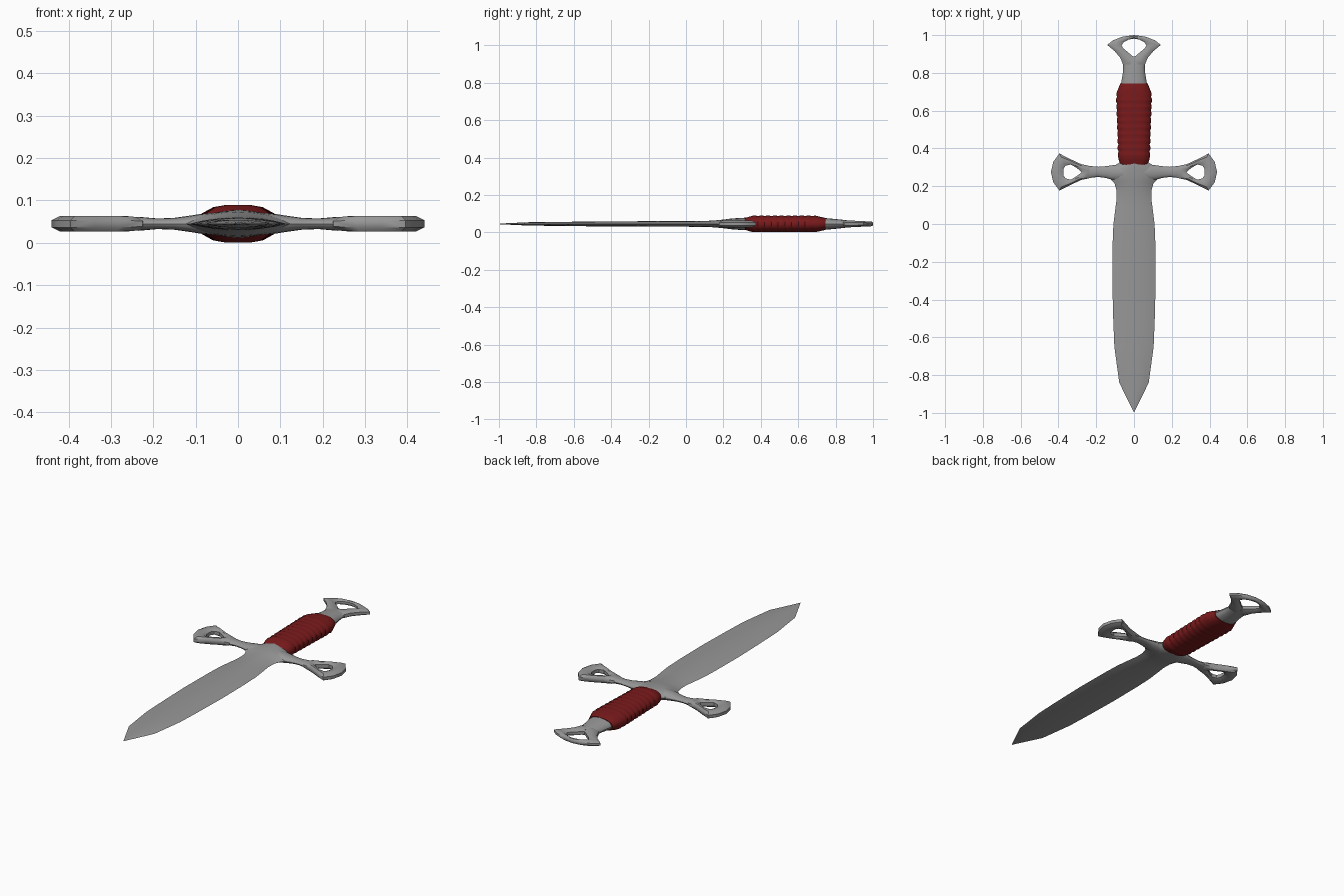
import bpy, bmesh, math

if "Cube" in bpy.data.objects:
    bpy.data.objects.remove(bpy.data.objects["Cube"])

ZC = 0.045  # mid plane of the dagger
STEEL = (.31, .31, .31, 1)
RED = (.19, .010, .011, 1)
COS = [(math.cos(a * math.tau / 16), math.sin(a * math.tau / 16)) for a in range(16)]
LENS = [(1, 0), (.78, .45), (.5, .78), (.25, .94), (0, 1), (-.25, .94), (-.5, .78), (-.78, .45),
        (-1, 0), (-.78, -.45), (-.5, -.78), (-.25, -.94), (0, -1), (.25, -.94), (.5, -.78), (.78, -.45)]
GRIP = [(1, .2), (.9, .55), (.62, .88), (.3, 1)]
GRIP += [(-c, s) for c, s in GRIP[::-1]]
GRIP += [(c, -s) for c, s in GRIP[::-1]]


def material(name, color):
    mat = bpy.data.materials.get(name) or bpy.data.materials.new(name)
    mat.diffuse_color = color
    mat.use_nodes = True
    mat.node_tree.nodes["Principled BSDF"].inputs["Base Color"].default_value = mat.diffuse_color
    return mat


def finish(name, bm, mat=("steel", STEEL), angle=40):
    bmesh.ops.remove_doubles(bm, verts=bm.verts, dist=1e-5)
    bmesh.ops.recalc_face_normals(bm, faces=bm.faces)
    me = bpy.data.meshes.new(name)
    bm.to_mesh(me)
    bm.free()
    me.materials.append(material(*mat))
    ob = bpy.data.objects.new(name, me)
    bpy.context.collection.objects.link(ob)
    bpy.context.view_layer.objects.active = ob
    ob.select_set(True)
    bpy.ops.object.shade_smooth_by_angle(angle=math.radians(angle))
    ob.select_set(False)
    return ob


def skin(bm, rings, closed=False):
    """Join equal-length rings of points with quads."""
    vs = [[bm.verts.new(p) for p in r] for r in rings]
    n = len(vs[0])
    pairs = list(zip(vs, vs[1:])) + ([(vs[-1], vs[0])] if closed else [])
    for a, b in pairs:
        for i in range(n):
            bm.faces.new((a[i], a[(i + 1) % n], b[(i + 1) % n], b[i]))
    if not closed:
        bm.faces.new(vs[0])
        bm.faces.new(vs[-1])


def loft_y(name, stations, profile, **kw):
    """stations: (y, half width, half thickness)"""
    bm = bmesh.new()
    skin(bm, [[(w * c, y, ZC + t * s) for c, s in profile] for y, w, t in stations])
    return finish(name, bm, **kw)


def eyelet(name, outer, inner, place, thick):
    """Bevelled open loop from half outlines (u along, v across)."""
    full = lambda h: h + [(u, -v) for u, v in h[-2:0:-1]]
    o, i = full(outer), full(inner)
    mix = lambda k: [(a[0] + (b[0] - a[0]) * k, a[1] + (b[1] - a[1]) * k) for a, b in zip(o, i)]
    bm = bmesh.new()
    steps = [(0, .45), (.3, 1), (.7, 1), (1, .5), (1, -.5), (.7, -1), (.3, -1), (0, -.45)]
    skin(bm, [[place(u, v, ZC + f * thick(u)) for u, v in mix(k)] for k, f in steps], True)
    return finish(name, bm)


# Blade, flaring into the guard
loft_y("blade", [(-.995, .002, .002), (-.84, .078, .009), (-.65, .104, .011), (-.5, .110, .013),
                 (-.3, .115, .014), (-.1, .113, .015), (0, .109, .015), (.08, .099, .016),
                 (.13, .092, .017), (.18, .093, .021), (.215, .103, .025), (.235, .122, .028),
                 (.26, .135, .030), (.29, .125, .032), (.312, .098, .033), (.325, .078, .033)], LENS)

# Cross guard bar: (x, y low, y high, half thickness)
half = [(0, .23, .315, .027), (.06, .23, .315, .026), (.09, .23, .314, .023), (.115, .234, .311, .019),
        (.15, .244, .306, .014), (.19, .249, .303, .0125), (.235, .244, .307, .0165), (.27, .24, .31, .006)]
bars = [(-x, a, b, t) for x, a, b, t in half[:0:-1]] + half
bm = bmesh.new()
skin(bm, [[(x, (a + b) / 2 + (b - a) / 2 * c, ZC + t * s) for c, s in COS] for x, a, b, t in bars])
finish("cross_guard", bm)

# Open loops at both ends of the guard
g_out = [(.21, 0), (.225, .03), (.28, .042), (.34, .07), (.395, .098), (.427, .055), (.44, 0)]
g_in = [(.278, 0), (.288, .01), (.31, .026), (.335, .04), (.362, .034), (.373, .018), (.373, 0)]
for side, sx in (("right", 1), ("left", -1)):
    eyelet("guard_loop_" + side, g_out, g_in, lambda u, v, z: (sx * u, .275 + v, z),
           lambda u: min(.0185, .013 + max(0, u - .21) * .1))

# Ribbed red grip
grip = [(.312, .07, .030), (.335, .08, .038)]
for k in range(9):
    y = .36 + k * .036
    w = .0835 + k * .0012
    grip += [(y, w + .0015, .0445), (y + .014, w + .0015, .0445), (y + .025, w - .0025, .042)]
grip += [(.69, .094, .0445), (.745, .072, .032)]
loft_y("grip", grip, GRIP, mat=("red_wrap", RED))

# Pommel neck and open pommel loop
loft_y("pommel_neck", [(.73, .071, .032), (.77, .064, .029), (.80, .059, .026),
                       (.83, .057, .023), (.855, .061, .020), (.875, .062, .016)], COS)
p_out = [(.81, 0), (.84, .056), (.88, .073), (.915, .102), (.948, .142), (.972, .112), (.992, .06), (1.0, 0)]
p_in = [(.885, 0), (.892, .012), (.91, .032), (.928, .055), (.944, .066), (.962, .055), (.976, .03), (.981, 0)]
eyelet("pommel_loop", p_out, p_in, lambda u, v, z: (v, u, z),
       lambda u: .021 - (u - .82) * .05)
